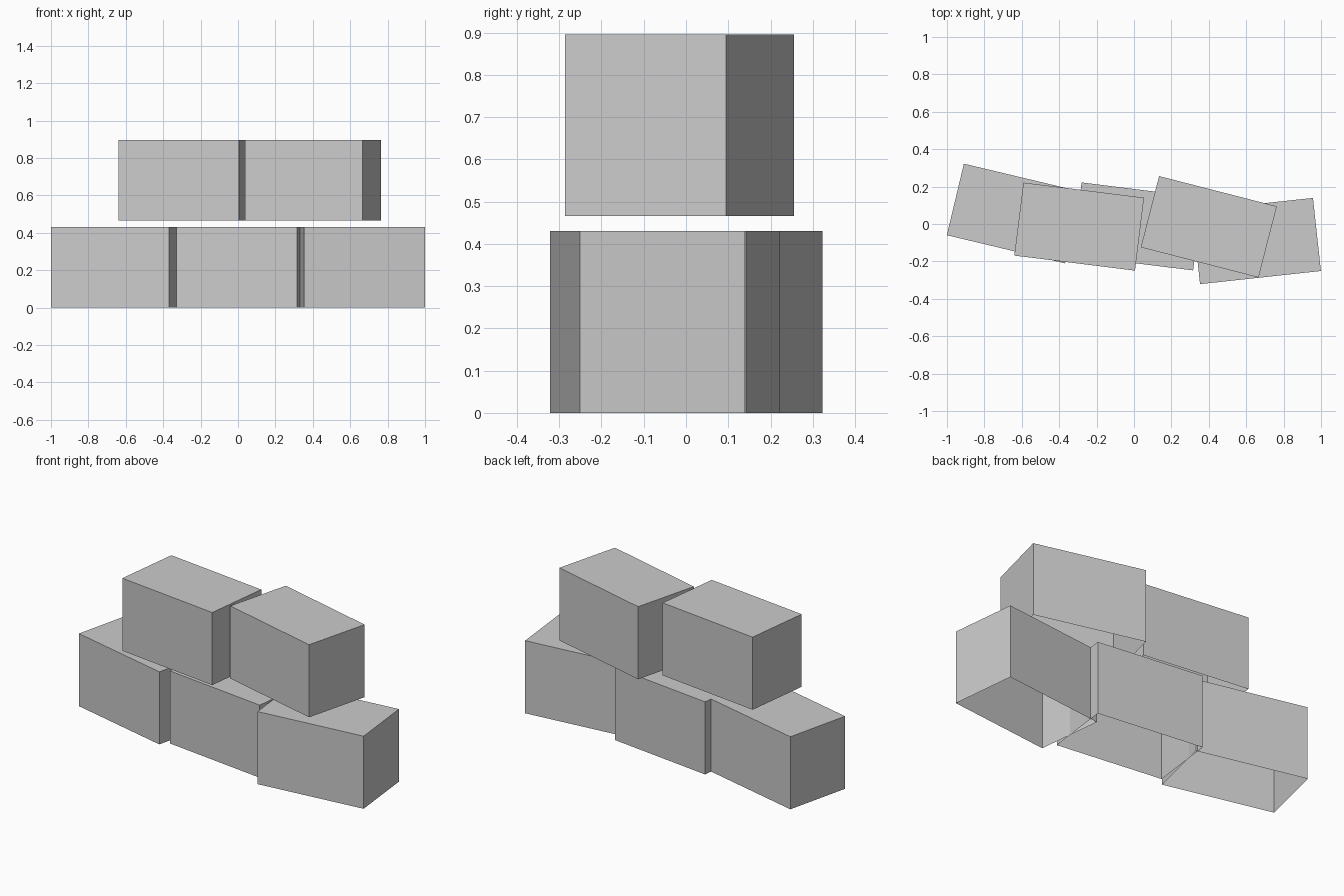
import bpy
import bmesh
import math
from mathutils import Matrix

default = bpy.data.objects.get("Cube")
if default:
    bpy.data.objects.remove(default, do_unlink=True)

LENGTH, WIDTH, HEIGHT = 0.65, 0.393, 0.43
UPPER_Z = 0.466

# Plain grey stone
grey = bpy.data.materials.new("grey_stone")
grey.use_nodes = True
colour = (0.6, 0.6, 0.6, 1)
grey.diffuse_color = colour
grey.node_tree.nodes["Principled BSDF"].inputs["Base Color"].default_value = colour

# One block shape, open underneath, shared by every block
bm = bmesh.new()
bmesh.ops.create_cube(bm, size=1, matrix=Matrix.Translation((0, 0, HEIGHT / 2))
                      @ Matrix.Diagonal((LENGTH, WIDTH, HEIGHT, 1)))
bm.normal_update()
bottom = [f for f in bm.faces if f.normal.z < -0.5]
bmesh.ops.delete(bm, geom=bottom, context='FACES_ONLY')
mesh = bpy.data.meshes.new("block")
bm.to_mesh(mesh)
bm.free()
mesh.materials.append(grey)


def add_block(name, x, y, z, degrees):
    block = bpy.data.objects.new(name, mesh)
    block.location = (x, y, z)
    block.rotation_euler.z = math.radians(degrees)
    bpy.context.collection.objects.link(block)


# Lower row
add_block("lower_block_right", -0.639, 0.056, 0, -13.4)
add_block("lower_block_middle", 0.018, -0.013, 0, -7.1)
add_block("lower_block_left", 0.655, -0.091, 0, 6.2)

# Upper row, hovering just above the lower one
add_block("upper_block_right", -0.293, -0.014, UPPER_Z, -7.1)
add_block("upper_block_left", 0.4, -0.015, UPPER_Z, -14.4)
